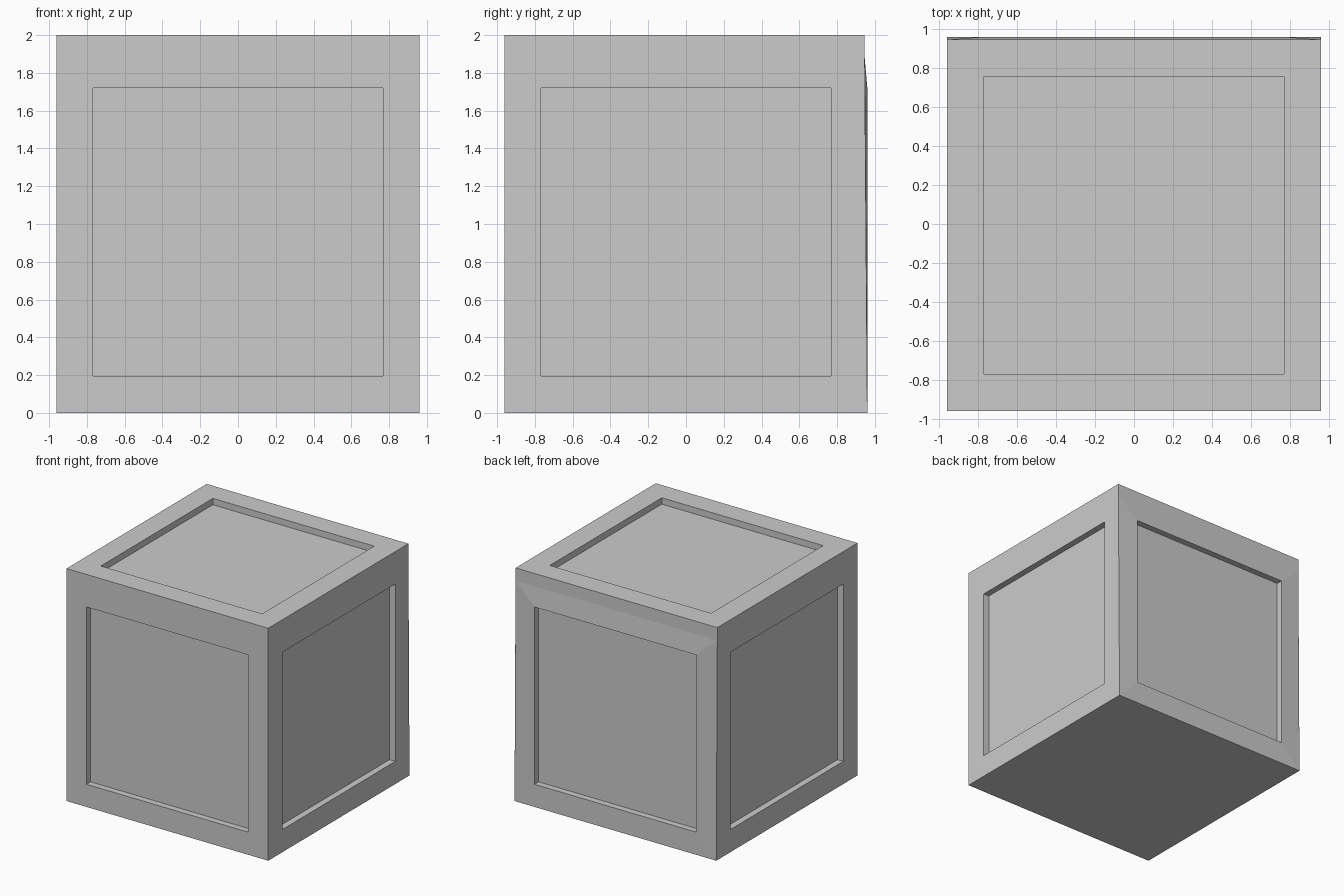
import bpy, bmesh
from mathutils import Vector

if "Cube" in bpy.data.objects:
    bpy.data.objects.remove(bpy.data.objects["Cube"])

W, H = 0.96, 2.0          # half width, height
YB, ZB = 0.945, 1.89      # worn upper back edge
P, Z0, Z1 = 0.768, 0.195, 1.72  # panel opening
DEPTH = 0.055

bm = bmesh.new()


def face(points):
    bm.faces.new([bm.verts.new(p) for p in points])


def ring(a, b):
    for i in range(4):
        j = (i + 1) % 4
        face([a[i], a[j], b[j], b[i]])


def framed_side(outer, opening, inward):
    # flat frame, recess walls and sunken panel
    sunk = [Vector(p) + Vector(inward) * DEPTH for p in opening]
    ring(outer, opening)
    ring(opening, sunk)
    face(sunk)


# Front
framed_side([(-W, -W, 0), (W, -W, 0), (W, -W, H), (-W, -W, H)],
            [(-P, -W, Z0), (P, -W, Z0), (P, -W, Z1), (-P, -W, Z1)], (0, 1, 0))
# Back, with the frame leaning in to a narrow strip at the top
framed_side([(-W, W, 0), (W, W, 0), (W, YB, ZB), (-W, YB, ZB)],
            [(-P, W, Z0), (P, W, Z0), (P, W, Z1), (-P, W, Z1)], (0, -1, 0))
face([(-W, YB, ZB), (W, YB, ZB), (W, YB, H), (-W, YB, H)])
# Left and right
for s in (-1, 1):
    x = s * W
    framed_side([(x, -W, 0), (x, W, 0), (x, YB, H), (x, -W, H)],
                [(x, -P, Z0), (x, P, Z0), (x, P, Z1), (x, -P, Z1)], (-s, 0, 0))
    face([(x, W, 0), (x, YB, H), (x, YB, ZB)])
# Top
framed_side([(-W, -W, H), (W, -W, H), (W, YB, H), (-W, YB, H)],
            [(-P, -P, H), (P, -P, H), (P, 0.755, H), (-P, 0.755, H)], (0, 0, -1))
# Plain bottom
face([(-W, -W, 0), (-W, W, 0), (W, W, 0), (W, -W, 0)])

bmesh.ops.remove_doubles(bm, verts=bm.verts, dist=1e-5)
bmesh.ops.recalc_face_normals(bm, faces=bm.faces)
mesh = bpy.data.meshes.new("crate")
bm.to_mesh(mesh)
bm.free()
bpy.context.collection.objects.link(bpy.data.objects.new("crate", mesh))
